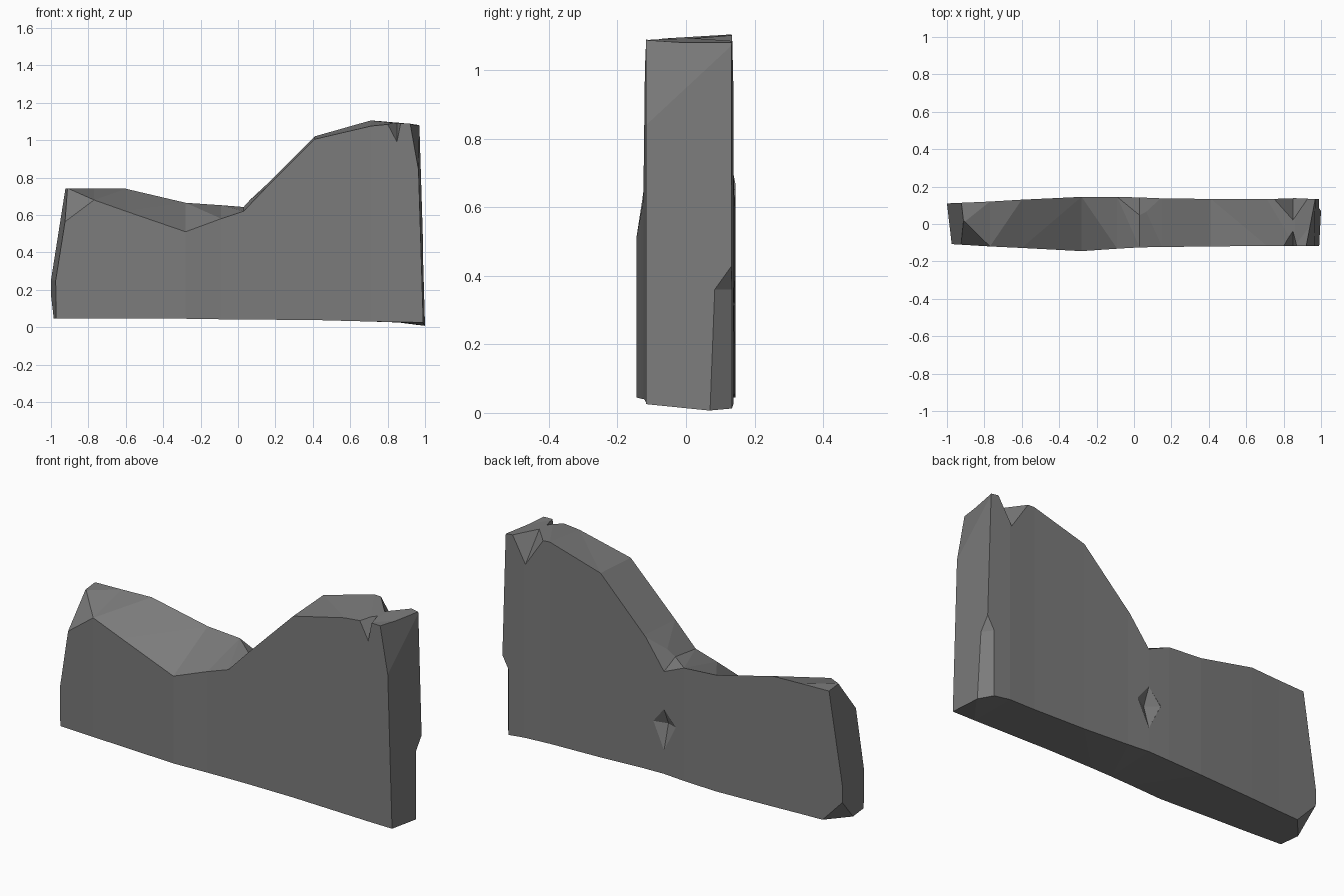
import bpy, bmesh
from mathutils import Vector

if "Cube" in bpy.data.objects:
    bpy.data.objects.remove(bpy.data.objects["Cube"])

stone = bpy.data.materials.new("grey stone")
stone.diffuse_color = (0.2, 0.2, 0.2, 1)
stone.use_nodes = True
stone.node_tree.nodes["Principled BSDF"].inputs["Base Color"].default_value = stone.diffuse_color


def make_object(name, bm):
    bmesh.ops.recalc_face_normals(bm, faces=bm.faces[:])
    mesh = bpy.data.meshes.new(name)
    bm.to_mesh(mesh)
    bm.free()
    obj = bpy.data.objects.new(name, mesh)
    bpy.context.collection.objects.link(obj)
    mesh.materials.append(stone)
    return obj


def chip(bm, a, b, c):
    """Slice off everything outside the plane through three points."""
    a, b, c = Vector(a), Vector(b), Vector(c)
    n = (b - a).cross(c - a).normalized()
    if n.dot(Vector((0, 0, 0.4)) - a) > 0:
        n = -n
    bmesh.ops.bisect_plane(bm, geom=bm.verts[:] + bm.edges[:] + bm.faces[:],
                           plane_co=a, plane_no=n, clear_outer=True)
    bmesh.ops.holes_fill(bm, edges=[e for e in bm.edges if e.is_boundary], sides=0)


def carve(target, points):
    """Subtract the convex hull of some points."""
    bm = bmesh.new()
    for p in points:
        bm.verts.new(p)
    res = bmesh.ops.convex_hull(bm, input=bm.verts[:])
    bmesh.ops.delete(bm, geom=[v for v in bm.verts if not v.link_faces], context='VERTS')
    cutter = make_object("cutter", bm)
    cutter.hide_render = True
    mod = target.modifiers.new("carve", 'BOOLEAN')
    mod.operation, mod.solver, mod.object = 'DIFFERENCE', 'EXACT', cutter
    bpy.context.view_layer.objects.active = target
    bpy.ops.object.modifier_apply(modifier=mod.name)
    bpy.data.objects.remove(cutter)


def notch(target, bottom, left, right, inner):
    """V-shaped bite out of the top edge."""
    b = Vector(bottom)
    out = Vector((0, 0.2 if b.y > 0 else -0.2, 0))
    pts = [b] + [b + (Vector(p) - b) * 1.6 for p in (left, right, inner)]
    carve(target, pts + [p + out for p in pts[:3]])


# Wall body: x, front y, back y, front top, back top, front bottom, back bottom
stations = [
    (-1.05, -0.103, 0.108, 0.74, 0.74, 0.045, 0.045),
    (-0.77, -0.12, 0.12, 0.68, 0.74, 0.045, 0.045),
    (-0.60, -0.128, 0.13, 0.62, 0.74, 0.045, 0.045),
    (-0.28, -0.145, 0.145, 0.51, 0.665, 0.045, 0.045),
    (-0.09, -0.132, 0.145, 0.58, 0.652, 0.042, 0.05),
    (0.03, -0.125, 0.142, 0.62, 0.655, 0.04, 0.055),
    (0.15, -0.123, 0.137, 0.745, 0.76, 0.04, 0.05),
    (0.41, -0.12, 0.134, 1.005, 1.02, 0.038, 0.038),
    (0.71, -0.117, 0.133, 1.075, 1.105, 0.03, 0.03),
    (0.86, -0.117, 0.138, 1.09, 1.095, 0.027, 0.025),
    (1.05, -0.117, 0.13, 1.085, 1.07, 0.025, 0.0),
]
bm = bmesh.new()
rings = [[bm.verts.new(p) for p in ((x, f, bf), (x, f, tf), (x, b, tb), (x, b, bb))]
         for x, f, b, tf, tb, bf, bb in stations]
for r, s in zip(rings, rings[1:]):
    for i in range(4):
        j = (i + 1) % 4
        bm.faces.new((r[i], r[j], s[j], s[i]))
bm.faces.new(rings[0])
bm.faces.new(rings[-1])
bmesh.ops.recalc_face_normals(bm, faces=bm.faces[:])
bmesh.ops.triangulate(bm, faces=bm.faces[:])

# Left end facets, then its top and bottom corner chips
chip(bm, (-0.912, 0.02, 0.74), (-1.0, 0.11, 0.25), (-0.975, -0.105, 0.25))
chip(bm, (-1.0, 0.11, 0.25), (-0.975, -0.105, 0.25), (-0.985, 0.0, 0.045))
chip(bm, (-0.915, 0.02, 0.74), (-0.918, -0.11, 0.57), (-0.77, -0.12, 0.68))
chip(bm, (-0.89, 0.11, 0.045), (-0.995, 0.11, 0.16), (-0.985, 0.0, 0.045))
# Right end facets
chip(bm, (0.99, -0.117, 0.03), (0.965, -0.117, 0.84), (0.97, 0.13, 1.07))
chip(bm, (0.92, -0.117, 1.09), (0.965, -0.117, 0.84), (0.97, 0.13, 1.07))
wall = make_object("broken_stone_wall", bm)

# Notches in the top edge
notch(wall, (0.85, 0.138, 0.95), (0.75, 0.135, 1.10), (0.93, 0.135, 1.09), (0.85, 0.02, 1.095))
notch(wall, (0.85, -0.117, 0.99), (0.80, -0.117, 1.085), (0.87, -0.117, 1.09), (0.85, -0.04, 1.09))
notch(wall, (0.03, 0.142, 0.60), (-0.09, 0.145, 0.652), (0.14, 0.137, 0.75), (0.03, 0.03, 0.65))

# Diamond dent in the back face
diamond = [(0.03, 0.40), (0.03, 0.18), (-0.04, 0.32), (0.10, 0.32)]
carve(wall, [(x, y, z) for x, z in diamond for y in (0.142, 0.25)] + [(0.03, 0.105, 0.31)])

# Chipped lower back corner on the right
carve(wall, [(x, y, z) for x, y in ((1.0, 0.07), (0.95, 0.137), (1.1, 0.3), (1.1, 0.07))
             for z in (-0.1, 0.36)] + [(1.01, 0.15, 0.49)])
